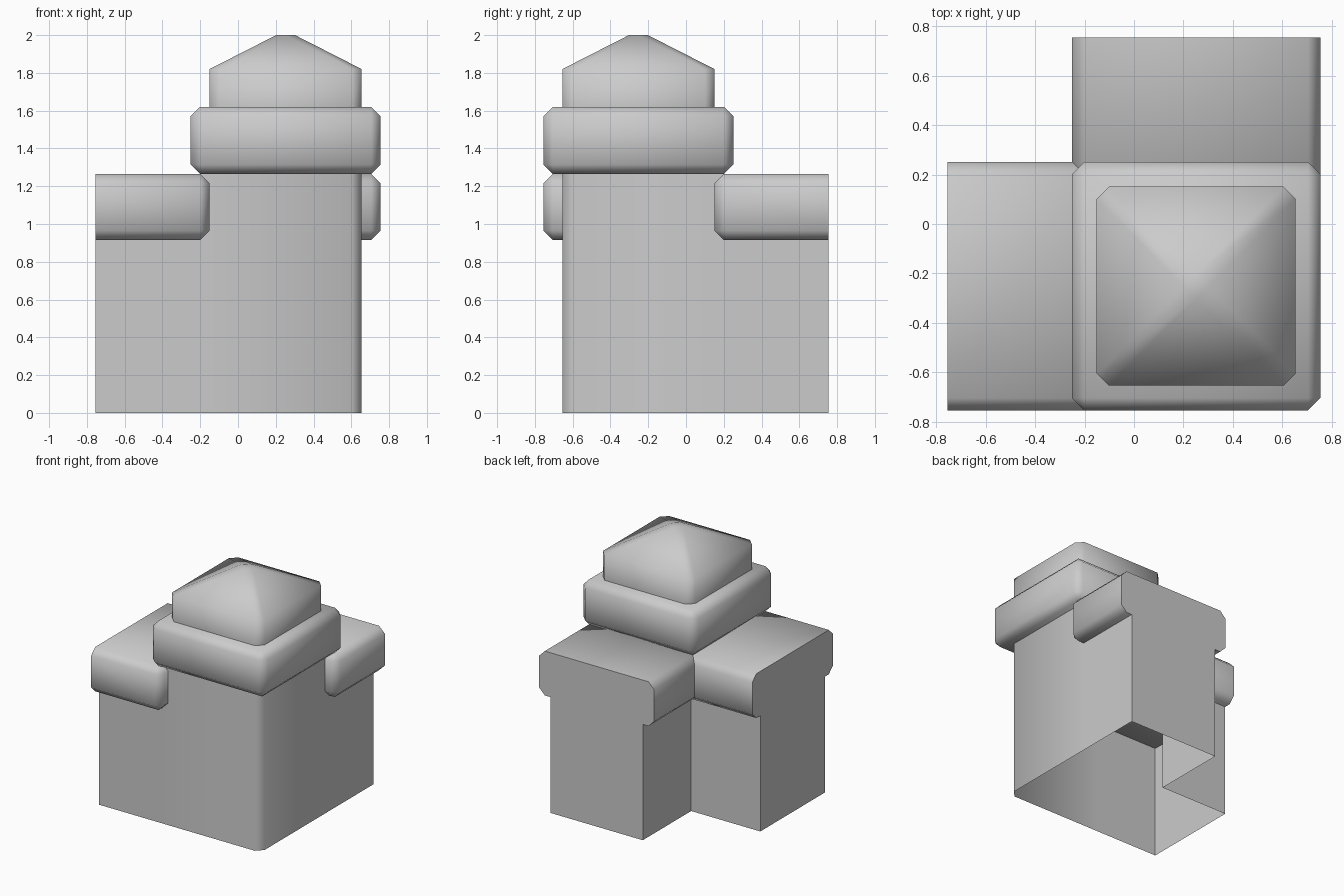
import bpy, bmesh
from mathutils import Vector

if "Cube" in bpy.data.objects:
    bpy.data.objects.remove(bpy.data.objects["Cube"])

C = 0.252      # tower centre is (C, -C)
W = 0.403      # half width of wall and tower
H = 0.503      # half width of the caps
E = 0.755      # outer end of the wall arms
B = 0.05       # chamfer size


def finish(name, bm, angle=1.2):
    bmesh.ops.remove_doubles(bm, verts=bm.verts, dist=0.0005)
    bmesh.ops.recalc_face_normals(bm, faces=bm.faces)
    me = bpy.data.meshes.new(name)
    bm.to_mesh(me)
    bm.free()
    ob = bpy.data.objects.new(name, me)
    bpy.context.collection.objects.link(ob)
    bpy.ops.object.select_all(action='DESELECT')
    ob.select_set(True)
    bpy.context.view_layer.objects.active = ob
    bpy.ops.object.shade_smooth_by_angle(angle=angle)
    return ob


def cap(name, lo, hi, keep_sharp=lambda p: False):
    """Chamfered box; edges lying on a cut end stay sharp."""
    lo, hi = Vector(lo), Vector(hi)
    bm = bmesh.new()
    bmesh.ops.create_cube(bm, size=1)
    for v in bm.verts:
        v.co = (lo + hi) / 2 + Vector(a * b for a, b in zip(v.co, hi - lo))
    edges = [e for e in bm.edges if not all(keep_sharp(v.co) for v in e.verts)]
    bmesh.ops.bevel(bm, geom=edges, offset=B, segments=1, profile=0.5,
                    affect='EDGES', clamp_overlap=True)
    return finish(name, bm)


# Hollow L-shaped wall, open below; each run has its own height
x0, x1 = C - W, C + W
y0, y1 = -C - W, -C + W
TOP, LOW, INNER = 1.265, 0.915, 1.2
runs = [
    (-E, y0, LOW), (x0 - B, y0, TOP), (x1 - B, y0, TOP), (x1, y0 + B, TOP),
    (x1, y1 + B, LOW), (x1, E, LOW), (x0, E, INNER), (x0, y1, INNER),
    (-E, y1, LOW),
]
bm = bmesh.new()
for (ax, ay, h), (bx, by, _) in zip(runs, runs[1:] + runs[:1]):
    bm.faces.new([bm.verts.new(p) for p in
                  ((ax, ay, 0), (bx, by, 0), (bx, by, h), (ax, ay, h))])
finish("wall_body", bm)

# Caps on the two wall arms, cut flat at the outer ends
cap("left_wall_cap", (-E, -C - H, LOW), (x0, -C + H, TOP),
    lambda p: p.x < -E + 0.001)
cap("back_wall_cap", (C - H, y1, LOW), (C + H, E, TOP),
    lambda p: p.y > E - 0.001)

# Tower cap
cap("tower_cap", (C - H, -C - H, TOP), (C + H, -C + H, 1.62))

# Turret and pyramid roof: chamfered square rings
bm = bmesh.new()
rings = []
for half, z in ((W, 1.62), (W, 1.82), (B, 2.0)):
    k = half - B
    pts = [(half, -k), (half, k), (k, half), (-k, half),
           (-half, k), (-half, -k), (-k, -half), (k, -half)]
    rings.append([bm.verts.new((C + x, -C + y, z)) for x, y in pts])
for a, b in zip(rings, rings[1:]):
    for i in range(8):
        j = (i + 1) % 8
        bm.faces.new((a[i], a[j], b[j], b[i]))
bm.faces.new(rings[-1])
finish("turret_roof", bm)
